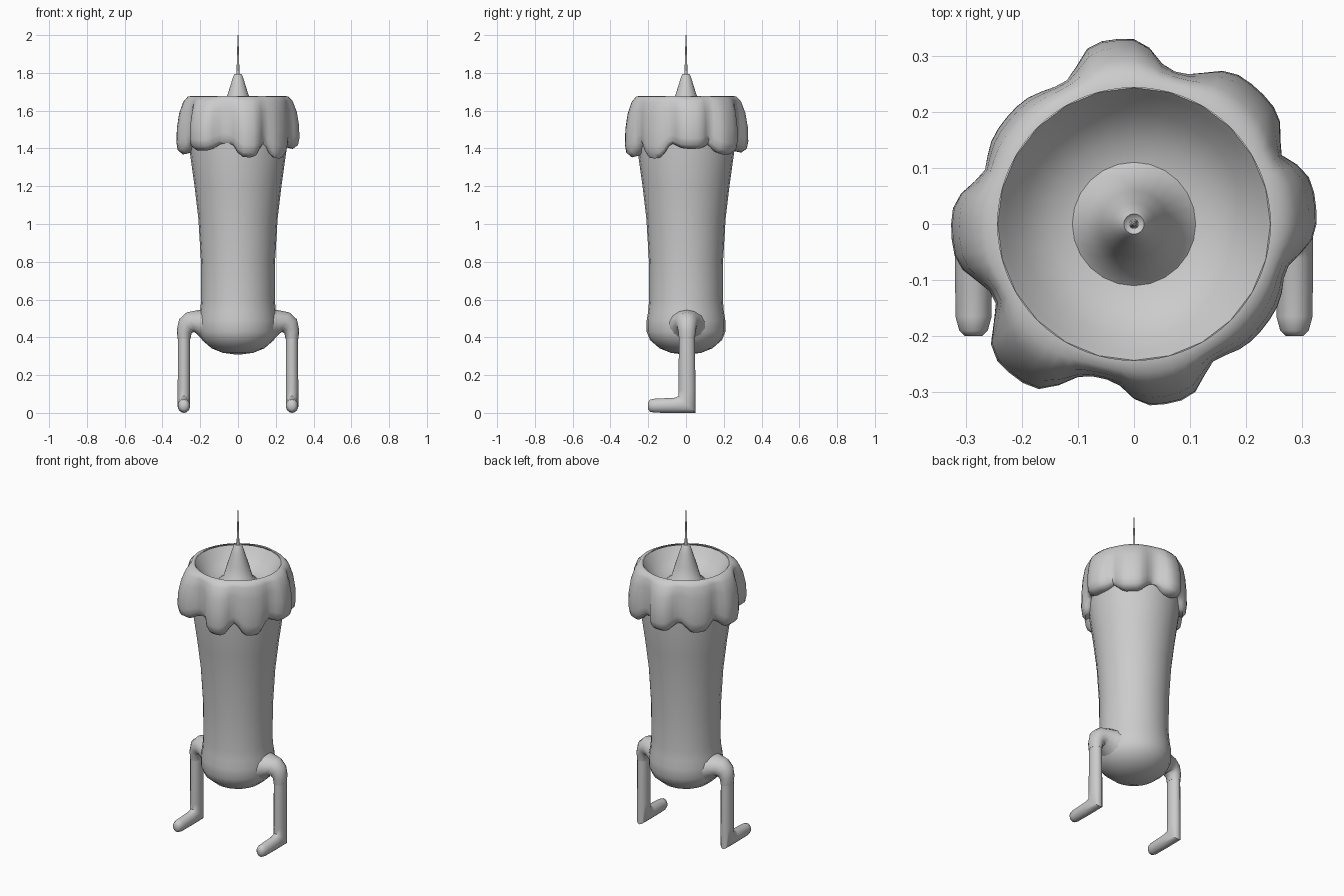
import bpy, bmesh, math
from math import cos, sin, radians, pi

if "Cube" in bpy.data.objects:
    bpy.data.objects.remove(bpy.data.objects["Cube"], do_unlink=True)

wax = bpy.data.materials.new("grey wax")
wax.use_nodes = True
wax.diffuse_color = (0.6, 0.6, 0.6, 1)
wax.node_tree.nodes["Principled BSDF"].inputs["Base Color"].default_value = wax.diffuse_color


def loft(name, rings, angle=50, caps=True):
    """Skin equal-length rings of points into one smooth part."""
    bm = bmesh.new()
    rows = [[bm.verts.new(p) for p in ring] for ring in rings]
    n = len(rows[0])
    for a, b in zip(rows, rows[1:]):
        for i in range(n):
            bm.faces.new((a[i], a[(i + 1) % n], b[(i + 1) % n], b[i]))
    if caps:
        bm.faces.new(rows[0])
        bm.faces.new(rows[-1])
    bmesh.ops.recalc_face_normals(bm, faces=bm.faces)
    mesh = bpy.data.meshes.new(name)
    bm.to_mesh(mesh)
    bm.free()
    mesh.materials.append(wax)
    obj = bpy.data.objects.new(name, mesh)
    bpy.context.collection.objects.link(obj)
    bpy.ops.object.select_all(action="DESELECT")
    obj.select_set(True)
    bpy.context.view_layer.objects.active = obj
    bpy.ops.object.shade_smooth_by_angle(angle=radians(angle))
    return obj


def lathe(name, profile, sides):
    turn = [2 * pi * i / sides for i in range(sides)]
    return loft(name, [[(r * cos(t), r * sin(t), z) for t in turn] for r, z in profile])


# Candle body: rounded base, flaring shaft, rim, melted dish and centre cone
lathe("candle_body", [
    (0.02, 0.31), (0.08, 0.318), (0.14, 0.342), (0.19, 0.385), (0.208, 0.43),
    (0.208, 0.49), (0.2, 0.54), (0.195, 0.6), (0.196, 0.8), (0.21, 1.03),
    (0.23, 1.2), (0.258, 1.4), (0.26, 1.62), (0.255, 1.67), (0.243, 1.675),
    (0.232, 1.66), (0.2, 1.615), (0.15, 1.575), (0.11, 1.565), (0.083, 1.59),
    (0.06, 1.67), (0.038, 1.74), (0.024, 1.785), (0.018, 1.793), (0.01, 1.785)], 24)

# Wick
lathe("wick", [(0.009, 1.77), (0.007, 1.83), (0.005, 1.91), (0.002, 2.0)], 8)

# Wax drips: direction, bulge, half width in degrees, drop
DRIPS = [(6, 0.045, 17, 0.03), (47, 0.045, 18, 0.06), (96, 0.05, 14, 0.05),
         (140, 0.015, 16, 0.06), (183, 0.045, 17, 0.06), (231, 0.065, 16, 0.04),
         (281, 0.045, 14, 0.075), (322, 0.015, 16, 0.08)]


def drip(deg):
    bulge = drop = 0
    for at, out, width, down in DRIPS:
        d = abs((deg - at + 180) % 360 - 180) / width
        f = math.exp(-d ** 4)
        bulge, drop = max(bulge, out * f), max(drop, down * f)
    return bulge, drop


# Collar rows: depth fraction, base radius, share of the bulge
ROWS = [(0, 0.243, 0), (0.01, 0.26, 0.12), (0.1, 0.272, 0.4), (0.3, 0.278, 0.75),
        (0.55, 0.281, 0.95), (0.8, 0.281, 1), (0.93, 0.276, 0.95),
        (1, 0.264, 0.6), (0.96, 0.24, 0)]
rings = []
for depth, radius, share in ROWS:
    ring = []
    for k in range(72):
        bulge, drop = drip(k * 5)
        r, t = radius + bulge * share, radians(k * 5)
        ring.append((r * cos(t), r * sin(t), 1.678 - depth * (0.25 + drop)))
    rings.append(ring)
loft("melted_wax_collar", rings, 60, caps=False)


def section(place, p, q, tilt, a, b, sides=14):
    """Oval ring centred at (p, q), its long axis tilted in that plane."""
    t = radians(tilt)
    out = []
    for i in range(sides):
        u, v = a * cos(2 * pi * i / sides), b * sin(2 * pi * i / sides)
        out.append(place(p + u * cos(t), v, q + u * sin(t)))
    return out


HIP = [(0.08, 0.44, 90, 0.1, 0.15), (0.15, 0.456, 90, 0.09, 0.12),
       (0.2, 0.468, 85, 0.077, 0.085), (0.245, 0.475, 65, 0.063, 0.063),
       (0.272, 0.462, 40, 0.052, 0.053), (0.285, 0.43, 12, 0.04, 0.047),
       (0.286, 0.39, 0, 0.034, 0.043)]
LEG = [(0.005, 0.43, 0, 0.042, 0.033), (0.005, 0.12, 0, 0.045, 0.034),
       (0.005, 0.045, -45, 0.063, 0.034), (-0.06, 0.04, -90, 0.04, 0.034),
       (-0.165, 0.038, -90, 0.037, 0.033), (-0.19, 0.038, -90, 0.032, 0.026),
       (-0.2, 0.038, -90, 0.02, 0.016)]

# Hips and bent legs with forward feet, mirrored
for side, s in (("left", 1), ("right", -1)):
    loft(side + "_hip", [section(lambda p, v, q: (s * p, v + 0.005, q), *r) for r in HIP])
    loft(side + "_leg_and_foot",
         [section(lambda p, v, q: (s * 0.286 + v, p, q), *r) for r in LEG])
